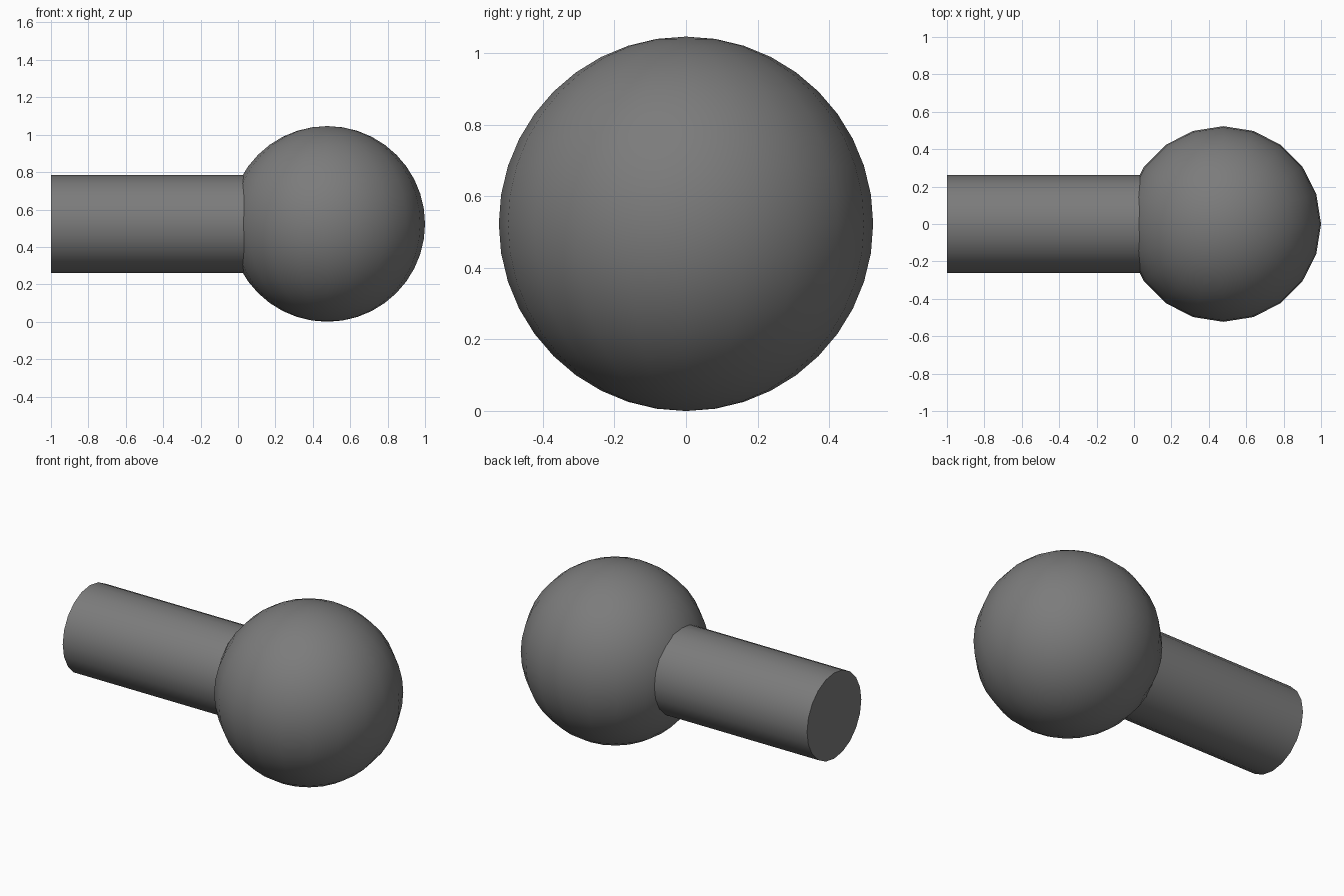
import bpy
from math import pi

if "Cube" in bpy.data.objects:
    bpy.data.objects.remove(bpy.data.objects["Cube"])

R = 0.523           # ball radius
CX = 1.0 - R        # ball centre along x
SIDES = 20

dark = bpy.data.materials.new("dark_grey")
dark.diffuse_color = (0.2, 0.2, 0.2, 1)
dark.use_nodes = True
dark.node_tree.nodes["Principled BSDF"].inputs["Base Color"].default_value = dark.diffuse_color


def finish(obj, name):
    obj.name = name
    obj.data.materials.append(dark)
    bpy.ops.object.transform_apply(location=False, rotation=True, scale=True)
    bpy.ops.object.shade_smooth_by_angle(angle=pi / 6)


# Round ball, poles up and down, resting on the ground
bpy.ops.mesh.primitive_uv_sphere_add(segments=SIDES, ring_count=SIDES, radius=R,
                                     location=(CX, 0, R))
finish(bpy.context.object, "ball")

# Straight shaft along x, running from the left end into the ball
x0, x1 = -1.0, 0.1
bpy.ops.mesh.primitive_cylinder_add(vertices=SIDES, radius=R / 2, depth=x1 - x0,
                                    location=((x0 + x1) / 2, 0, R),
                                    rotation=(0, pi / 2, 0))
finish(bpy.context.object, "shaft")
